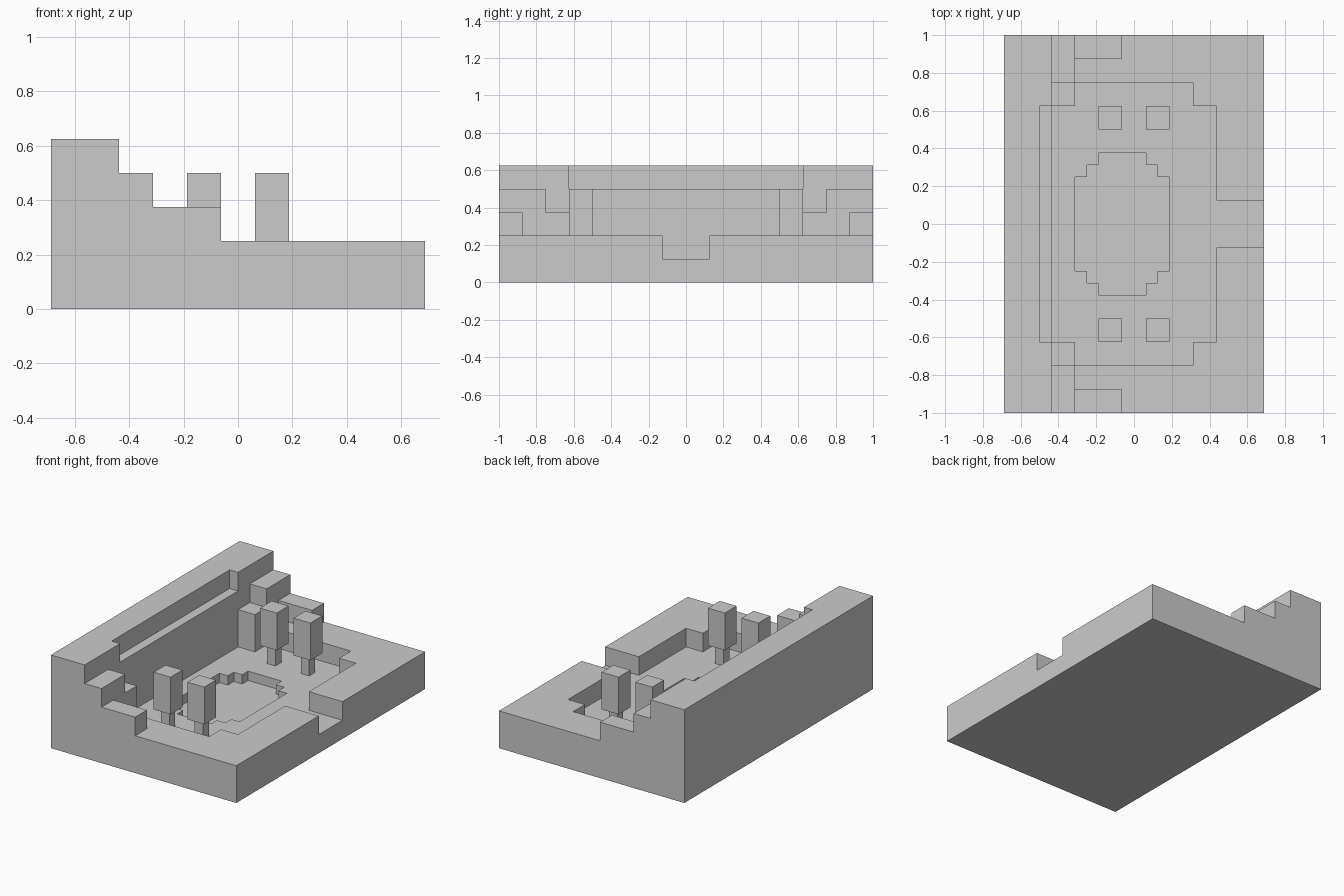
import bpy
import bmesh
from mathutils import Vector

default = bpy.data.objects.get("Cube")
if default:
    bpy.data.objects.remove(default, do_unlink=True)

U = 0.0625            # grid step
NX, NY = 22, 32       # steps along x and y

stone = bpy.data.materials.new("stone_grey")
stone.use_nodes = True
grey = (0.6, 0.6, 0.6, 1)
stone.diffuse_color = grey
stone.node_tree.nodes["Principled BSDF"].inputs["Base Color"].default_value = grey

# Areas as (x from, x to, |y| from, |y| to, height), in grid steps; later ones win
AREAS = [
    (0, 22, 0, 16, 4),      # rim
    (0, 4, 0, 16, 10),      # back wall
    (3, 4, 0, 10, 8),       # ledge on the back wall
    (4, 6, 10, 16, 8),      # upper steps
    (4, 6, 10, 12, 6),      # inner steps
    (6, 10, 14, 16, 6),     # lower steps
    (4, 18, 0, 10, 2),      # courtyard floor
    (6, 16, 10, 12, 2),     # courtyard ends
    (18, 22, 0, 2, 2),      # entrance channel
    (6, 14, 0, 4, 1),       # stepped oval basin
    (7, 13, 4, 5, 1),
    (8, 12, 5, 6, 1),
]


def height(i, j):
    if not (0 <= i < NX and 0 <= j < NY):
        return 0
    ay = abs(j + 0.5 - NY / 2)
    h = 0
    for x0, x1, y0, y1, z in AREAS:
        if x0 <= i < x1 and y0 < ay < y1:
            h = z
    return h


def add_object(name, bm):
    mesh = bpy.data.meshes.new(name)
    bm.to_mesh(mesh)
    bm.free()
    mesh.materials.append(stone)
    obj = bpy.data.objects.new(name, mesh)
    bpy.context.collection.objects.link(obj)
    return obj


def quad(bm, corner, a, b):
    c, a, b = Vector(corner), Vector(a), Vector(b)
    off = Vector((NX / 2, NY / 2, 0))
    bm.faces.new([bm.verts.new((p - off) * U) for p in (c, c + a, c + a + b, c + b)])


# Terraced base: tops, bottoms and risers of every cell, merged into flat faces
bm = bmesh.new()
X, Y, Z = (1, 0, 0), (0, 1, 0), (0, 0, 1)
for i in range(NX):
    for j in range(NY):
        h = height(i, j)
        quad(bm, (i, j, h), X, Y)
        quad(bm, (i, j, 0), Y, X)
        for k in range(height(i + 1, j), h):
            quad(bm, (i + 1, j, k), Y, Z)
        for k in range(height(i - 1, j), h):
            quad(bm, (i, j, k), Z, Y)
        for k in range(height(i, j + 1), h):
            quad(bm, (i, j + 1, k), Z, X)
        for k in range(height(i, j - 1), h):
            quad(bm, (i, j, k), X, Z)
bmesh.ops.remove_doubles(bm, verts=bm.verts[:], dist=U / 100)
bmesh.ops.dissolve_limit(bm, angle_limit=0.01, verts=bm.verts[:], edges=bm.edges[:])
add_object("terraced_base", bm)


def box(name, x, y, z0, z1, width):
    bm = bmesh.new()
    bmesh.ops.create_cube(bm, size=1)
    bmesh.ops.scale(bm, vec=(width, width, z1 - z0), verts=bm.verts[:])
    bmesh.ops.translate(bm, vec=(x, y, (z0 + z1) / 2), verts=bm.verts[:])
    return add_object(name, bm)


# Four pillars: thin stem carrying a wider block
for sx, row in ((-1, "back"), (1, "front")):
    for sy, side in ((-1, "near"), (1, "far")):
        x, y = sx * 2 * U, sy * 9 * U
        box(f"pillar_stem_{row}_{side}", x, y, 2 * U, 4 * U, U)
        box(f"pillar_block_{row}_{side}", x, y, 4 * U, 8 * U, 2 * U)
